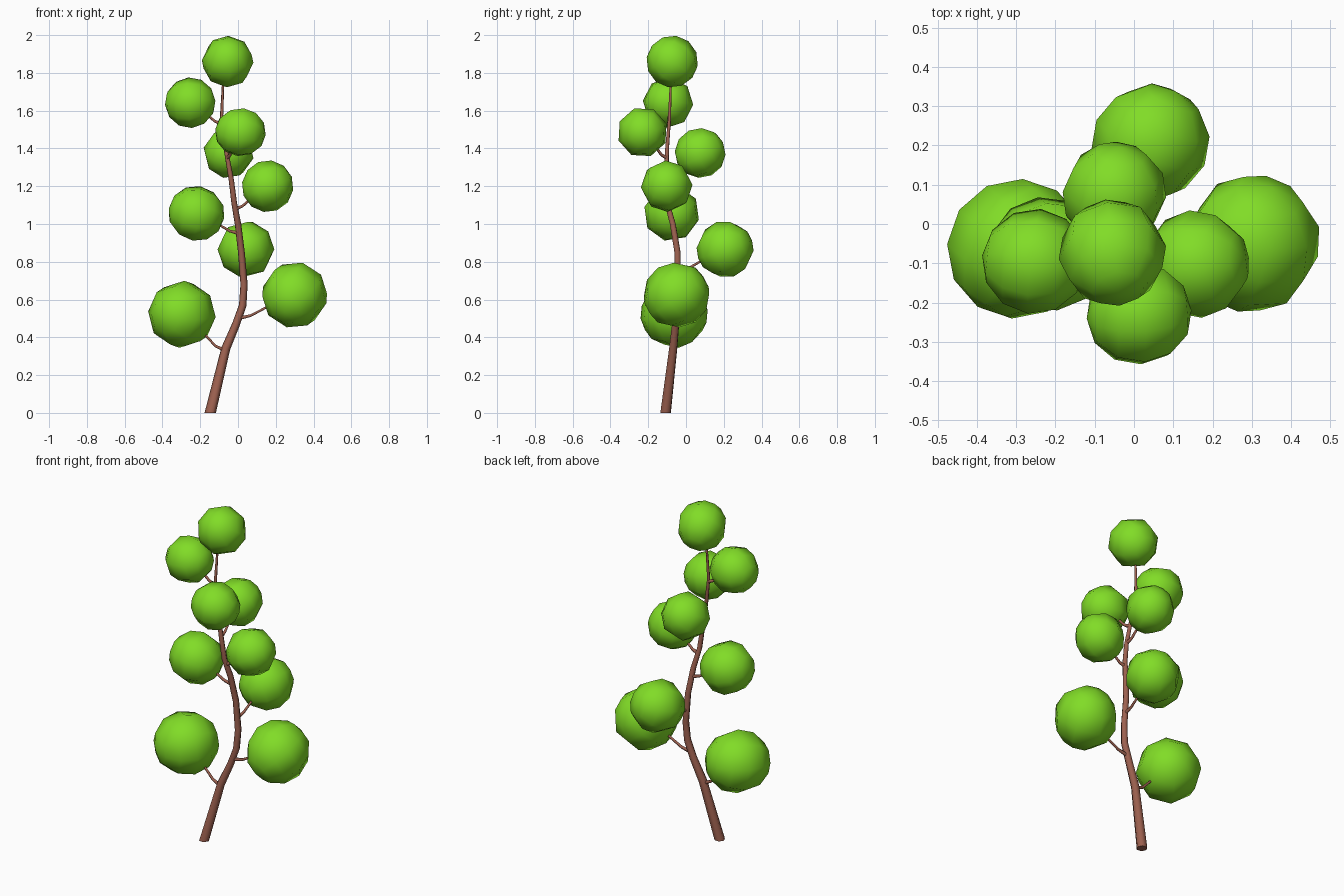
import bpy
import random
from math import tau
from mathutils import Vector

random.seed(4)
if "Cube" in bpy.data.objects:
    bpy.data.objects.remove(bpy.data.objects["Cube"])


def material(name, color):
    mat = bpy.data.materials.new(name)
    mat.use_nodes = True
    mat.diffuse_color = color
    mat.node_tree.nodes["Principled BSDF"].inputs["Base Color"].default_value = color
    return mat


leaf_green = material("leaf green", (0.22, 0.72, 0.02, 1))
bark_brown = material("bark brown", (0.34, 0.12, 0.08, 1))


def smooth(obj, angle):
    bpy.ops.object.select_all(action="DESELECT")
    obj.select_set(True)
    bpy.context.view_layer.objects.active = obj
    bpy.ops.object.shade_smooth_by_angle(angle=angle)


def branch(name, points):
    """Tapered six-sided tube through (x, y, z, radius) points."""
    curve = bpy.data.curves.new(name, "CURVE")
    curve.dimensions = "3D"
    curve.bevel_depth = 1
    curve.bevel_resolution = 1
    curve.use_fill_caps = True
    spline = curve.splines.new("POLY")
    spline.points.add(len(points) - 1)
    for p, (x, y, z, r) in zip(spline.points, points):
        p.co = (x, y, z, 1)
        p.radius = r
    obj = bpy.data.objects.new(name, curve)
    bpy.context.collection.objects.link(obj)
    bpy.ops.object.select_all(action="DESELECT")
    obj.select_set(True)
    bpy.context.view_layer.objects.active = obj
    bpy.ops.object.convert(target="MESH")
    obj = bpy.context.object
    obj.data.materials.clear()
    obj.data.materials.append(bark_brown)
    smooth(obj, 1.1)
    return obj


def leaf_ball(name, center, radius):
    bpy.ops.mesh.primitive_uv_sphere_add(segments=8, ring_count=6, radius=radius * 1.02,
                                         location=center)
    obj = bpy.context.object
    obj.name = name
    obj.rotation_euler = [random.uniform(0, tau) for _ in range(3)]
    obj.data.materials.append(leaf_green)
    smooth(obj, 1.2)


# Curved trunk, flattened where it meets the ground
trunk_path = [
    (-0.147, -0.108, 0, 0.031), (-0.065, -0.068, 0.34, 0.024),
    (-0.01, -0.055, 0.47, 0.021), (0.025, -0.05, 0.57, 0.02),
    (0.032, -0.044, 0.68, 0.019), (0.018, -0.045, 0.85, 0.018),
    (0, -0.07, 1.0, 0.017), (-0.02, -0.1, 1.11, 0.015),
    (-0.035, -0.106, 1.23, 0.014), (-0.065, -0.1, 1.4, 0.011),
    (-0.088, -0.088, 1.55, 0.009), (-0.078, -0.08, 1.76, 0.006)]
trunk = branch("trunk", trunk_path)
for v in trunk.data.vertices:
    if v.co.z < 0.05:
        v.co.z = 0

# Leaf clumps: centre, radius, height where the twig leaves the trunk
leaves = [
    ((-0.297, -0.063, 0.522), 0.176, 0.33),
    ((0.3, -0.05, 0.624), 0.173, 0.5),
    ((0.042, 0.207, 0.866), 0.148, 0.75),
    ((-0.22, -0.076, 1.056), 0.147, 0.95),
    ((0.157, -0.102, 1.2), 0.135, 1.08),
    ((-0.05, 0.075, 1.376), 0.132, 1.24),
    ((0.013, -0.23, 1.486), 0.132, 1.35),
    ((-0.253, -0.095, 1.642), 0.132, 1.53),
    ((-0.055, -0.073, 1.86), 0.135, None),
]


def on_trunk(z):
    for a, b in zip(trunk_path, trunk_path[1:]):
        if a[2] <= z <= b[2]:
            return Vector(a[:3]).lerp(Vector(b[:3]), (z - a[2]) / (b[2] - a[2]))


for i, (center, radius, start) in enumerate(leaves, 1):
    leaf_ball(f"leaf_clump_{i}", center, radius)
    if start is None:
        continue
    # Twig starts flat, then rises into its clump
    a, c = on_trunk(start), Vector(center)
    mid = a.lerp(c, 0.22)
    mid.z = a.z + (c.z - a.z) * 0.12
    end = a.lerp(c, 0.6)
    branch(f"twig_{i}", [(*a, 0.011), (*mid, 0.008), (*end, 0.006)])
